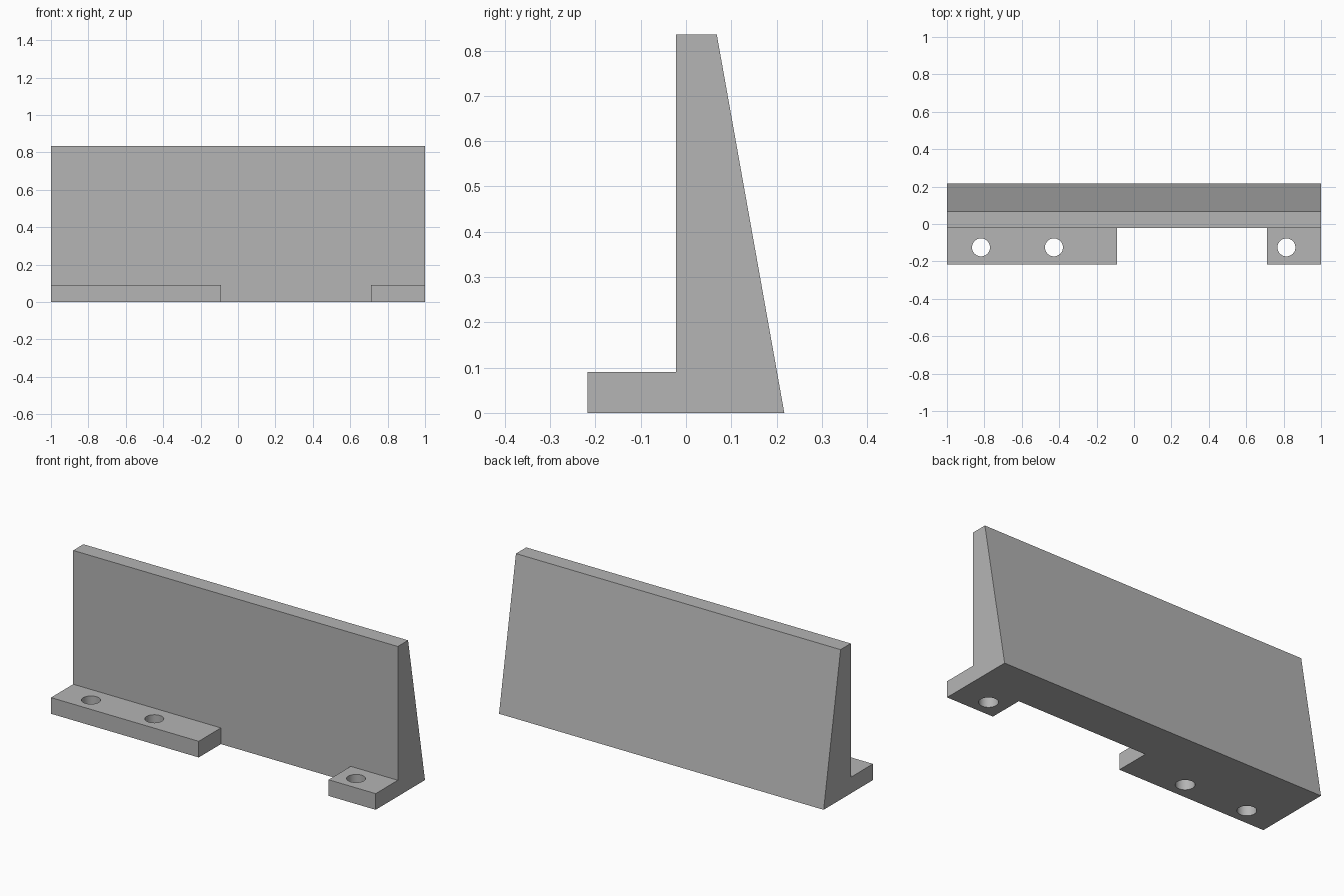
import bpy, bmesh
from mathutils import Vector

if "Cube" in bpy.data.objects:
    bpy.data.objects.remove(bpy.data.objects["Cube"])

# Single plain grey
grey = bpy.data.materials.new("plain grey")
grey.use_nodes = True
colour = (0.46, 0.46, 0.46, 1)
grey.diffuse_color = colour
grey.node_tree.nodes["Principled BSDF"].inputs["Base Color"].default_value = colour

FRONT, BACK, WALL = -0.217, 0.217, -0.022
HEIGHT, FOOT_HEIGHT = 0.835, 0.09


def extrude_profile(name, profile, x0, x1):
    """Sweep a closed (y, z) outline along x."""
    bm = bmesh.new()
    face = bm.faces.new([bm.verts.new((x0, y, z)) for y, z in profile])
    swept = bmesh.ops.extrude_face_region(bm, geom=[face])["geom"]
    moved = [v for v in swept if isinstance(v, bmesh.types.BMVert)]
    bmesh.ops.translate(bm, verts=moved, vec=Vector((x1 - x0, 0, 0)))
    bmesh.ops.recalc_face_normals(bm, faces=bm.faces)
    mesh = bpy.data.meshes.new(name)
    bm.to_mesh(mesh)
    bm.free()
    mesh.materials.append(grey)
    obj = bpy.data.objects.new(name, mesh)
    bpy.context.collection.objects.link(obj)
    return obj


def combine(target, tool, operation):
    """Apply a boolean and discard the tool object."""
    bpy.context.view_layer.objects.active = target
    mod = target.modifiers.new(operation.lower(), "BOOLEAN")
    mod.operation, mod.solver, mod.object = operation, "EXACT", tool
    bpy.ops.object.modifier_apply(modifier=mod.name)
    bpy.data.objects.remove(tool)


# Tapered upright wall
bracket = extrude_profile("angle_bracket", [
    (WALL, 0), (BACK, 0), (0.068, HEIGHT), (WALL, HEIGHT)], -1, 1)

# Long and short mounting feet, merged into the wall
for name, x0, x1 in (("long_foot", -1, -0.09), ("short_foot", 0.71, 1)):
    foot = extrude_profile(name, [
        (FRONT, 0), (0.03, 0), (0.03, FOOT_HEIGHT), (FRONT, FOOT_HEIGHT)], x0, x1)
    combine(bracket, foot, "UNION")

# Bolt holes through the feet
for x in (-0.818, -0.428, 0.815):
    bpy.ops.mesh.primitive_cylinder_add(
        vertices=48, radius=0.048, depth=0.4, location=(x, -0.125, 0.05))
    drill = bpy.context.object
    drill.name = "hole_cutter"
    drill.hide_render = True
    drill.data.materials.append(grey)
    combine(bracket, drill, "DIFFERENCE")

# Smooth hole walls, crisp edges elsewhere
bpy.ops.object.select_all(action="DESELECT")
bracket.select_set(True)
bpy.context.view_layer.objects.active = bracket
bpy.ops.object.shade_smooth_by_angle()
